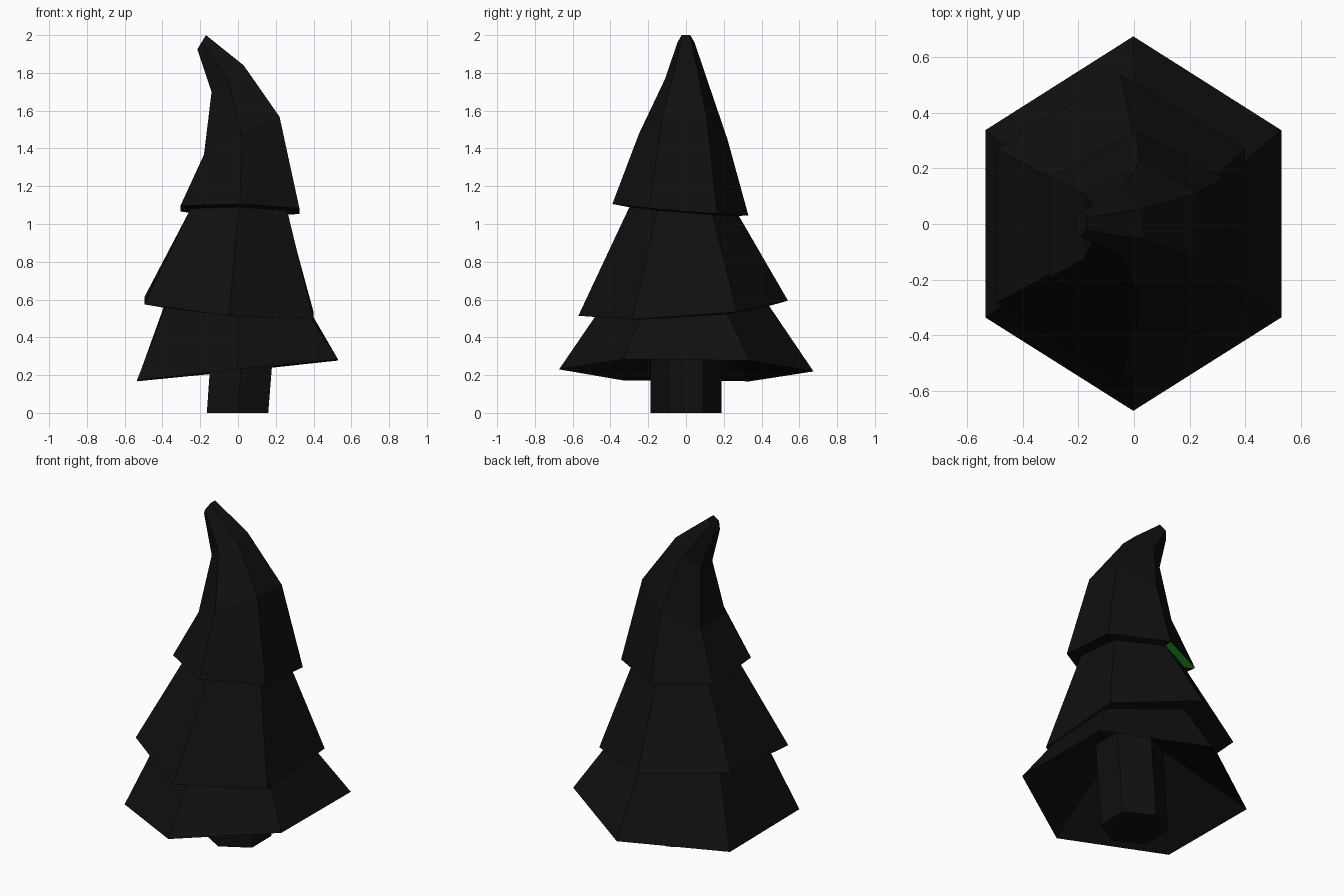
import bpy
import bmesh

if "Cube" in bpy.data.objects:
    bpy.data.objects.remove(bpy.data.objects["Cube"])


def material(name, color):
    mat = bpy.data.materials.new(name)
    mat.diffuse_color = (*color, 1)
    mat.use_nodes = True
    mat.node_tree.nodes["Principled BSDF"].inputs["Base Color"].default_value = mat.diffuse_color
    return mat


black = material("black", (0.005, 0.005, 0.005))
green = material("green", (0.02, 0.42, 0.02))


def ring(xl, xr, yf, yb, zl, zr, sy=0.0):
    """Tilted hexagon, corners front and back; zl/zr = height at left/right, sy = slope along y."""
    xm = (xl + xr) / 2
    pts = [(xm, yf), (xr, yf / 2), (xr, yb / 2), (xm, yb), (xl, yb / 2), (xl, yf / 2)]
    return [(x, y, zl + (zr - zl) * (x - xl) / (xr - xl) + sy * y) for x, y in pts]


def loft(name, rings, cap_start=False, cap_end=False, green_faces=()):
    """Skin consecutive hexagons; green_faces holds (band, side) pairs."""
    bm = bmesh.new()
    loops = [[bm.verts.new(p) for p in r] for r in rings]
    for band, (a, b) in enumerate(zip(loops, loops[1:])):
        for i in range(6):
            j = (i + 1) % 6
            face = bm.faces.new((a[i], a[j], b[j], b[i]))
            face.material_index = int((band, i) in green_faces)
    if cap_start:
        bm.faces.new(loops[0][::-1])
    if cap_end:
        bm.faces.new(loops[-1])
    mesh = bpy.data.meshes.new(name)
    bm.to_mesh(mesh)
    bm.free()
    mesh.materials.append(black)
    mesh.materials.append(green)
    obj = bpy.data.objects.new(name, mesh)
    bpy.context.collection.objects.link(obj)
    return obj


# Trunk, leaning slightly to the right
loft("trunk", [
    ring(-0.165, 0.16, -0.187, 0.187, 0, 0),
    ring(-0.13, 0.20, -0.187, 0.187, 0.5, 0.5),
], cap_start=True)

# Foliage: one skin from the hollow underside up over three tiers to the bent tip
loft("foliage", [
    ring(-0.13, 0.20, -0.187, 0.187, 0.5, 0.5),                # hollow meets trunk
    ring(-0.535, 0.53, -0.672, 0.675, 0.17, 0.28, -0.008),     # bottom tier rim
    ring(-0.385, 0.39, -0.48, 0.44, 0.57, 0.51, 0.06),         # bottom tier top
    ring(-0.495, 0.40, -0.57, 0.54, 0.595, 0.515, 0.072),      # middle tier rim
    ring(-0.25, 0.26, -0.30, 0.28, 1.07, 1.06, -0.08),         # middle tier top
    ring(-0.305, 0.325, -0.39, 0.33, 1.08, 1.067, -0.083),     # top tier rim
    ring(-0.18, 0.22, -0.25, 0.22, 1.36, 1.56, -0.06),         # bend start
    ring(-0.14, 0.03, -0.11, 0.11, 1.70, 1.84),                # bend middle
    ring(-0.215, -0.17, -0.045, 0.045, 1.925, 2.0),            # tip
], cap_end=True, green_faces={(4, 3)})
